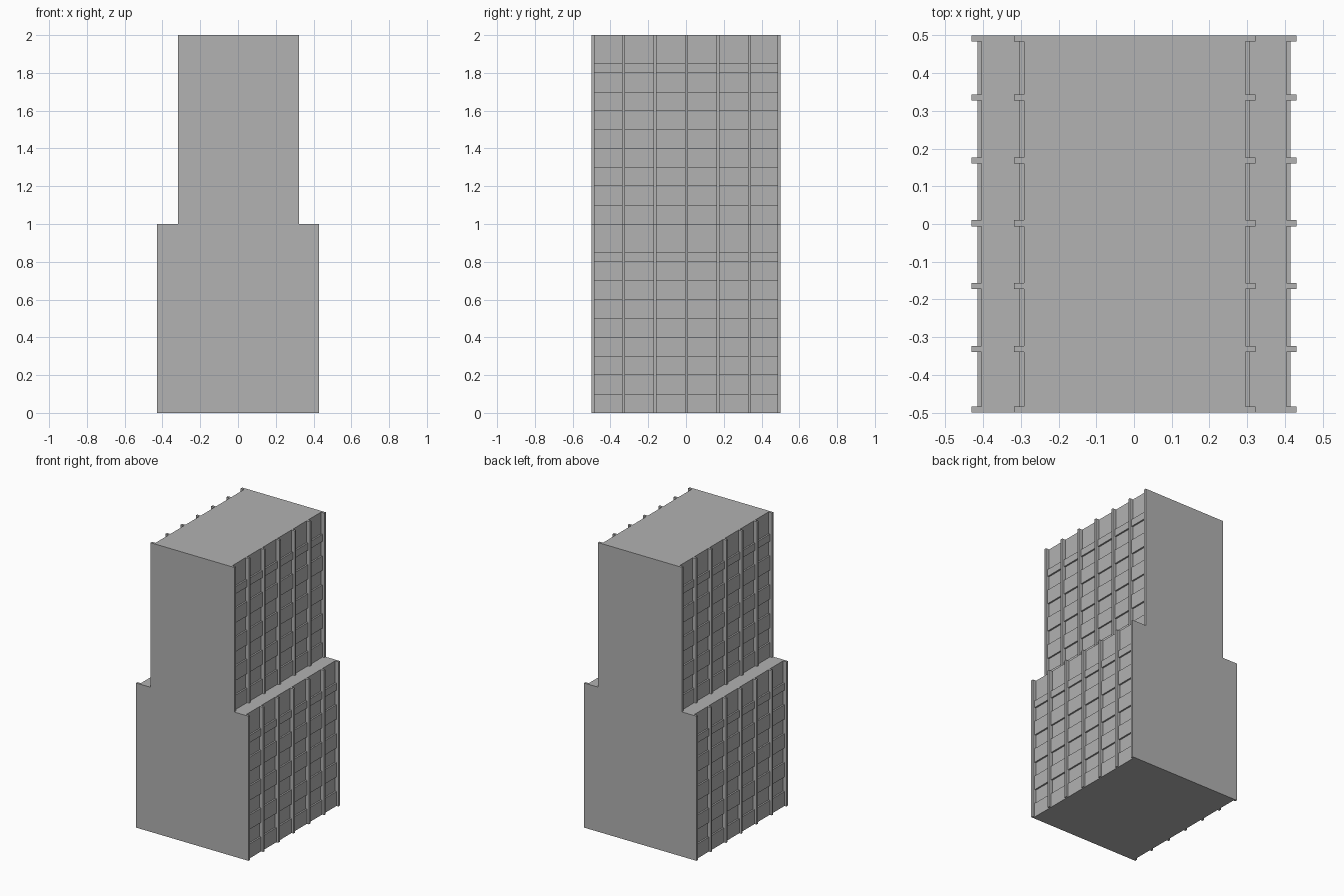
import bpy
import bmesh

if "Cube" in bpy.data.objects:
    bpy.data.objects.remove(bpy.data.objects["Cube"])

grey = bpy.data.materials.new("concrete_grey")
grey.diffuse_color = (0.445, 0.445, 0.445, 1)
grey.use_nodes = True
grey.node_tree.nodes["Principled BSDF"].inputs["Base Color"].default_value = grey.diffuse_color


def add_box(bm, x0, x1, y0, y1, z0, z1):
    verts = bmesh.ops.create_cube(bm, size=1)["verts"]
    for v in verts:
        v.co.x = x1 if v.co.x > 0 else x0
        v.co.y = y1 if v.co.y > 0 else y0
        v.co.z = z1 if v.co.z > 0 else z0


def make_object(name, boxes):
    bm = bmesh.new()
    for b in boxes:
        add_box(bm, *b)
    mesh = bpy.data.meshes.new(name)
    bm.to_mesh(mesh)
    bm.free()
    mesh.materials.append(grey)
    obj = bpy.data.objects.new(name, mesh)
    bpy.context.collection.objects.link(obj)
    return obj


RIB = 0.016
# rib start positions along the depth, the outer two flush with the ends
rib_y = [-0.5] + [-0.5 + i / 6 - 0.006 for i in range(1, 6)] + [0.5 - RIB]
# height ranges of the projecting wall bands within one block
bands = [(0, 0.1), (0.2, 0.3), (0.4, 0.5), (0.6, 0.7), (0.8, 0.85)]


def block(name, cx, half, z):
    # solid core, its side faces are the recessed window strips
    make_object(name + "_core", [(cx - half, cx + half, -0.5, 0.5, z, z + 1)])
    ribs, panels = [], []
    for s in (-1, 1):
        def span(out):
            return sorted((cx + s * (half - 0.002), cx + s * (half + out)))
        # vertical ribs
        for y in rib_y:
            ribs.append((*span(0.026), y, y + RIB, z, z + 1))
        # horizontal wall bands between the ribs
        for ya, yb in zip(rib_y, rib_y[1:]):
            for z0, z1 in bands:
                panels.append((*span(0.011), ya + RIB, yb, z + z0, z + z1))
    make_object(name + "_ribs", ribs)
    make_object(name + "_wall_bands", panels)


block("lower_block", 0.0, 0.404, 0.0)
block("upper_block", 0.002, 0.294, 1.0)
